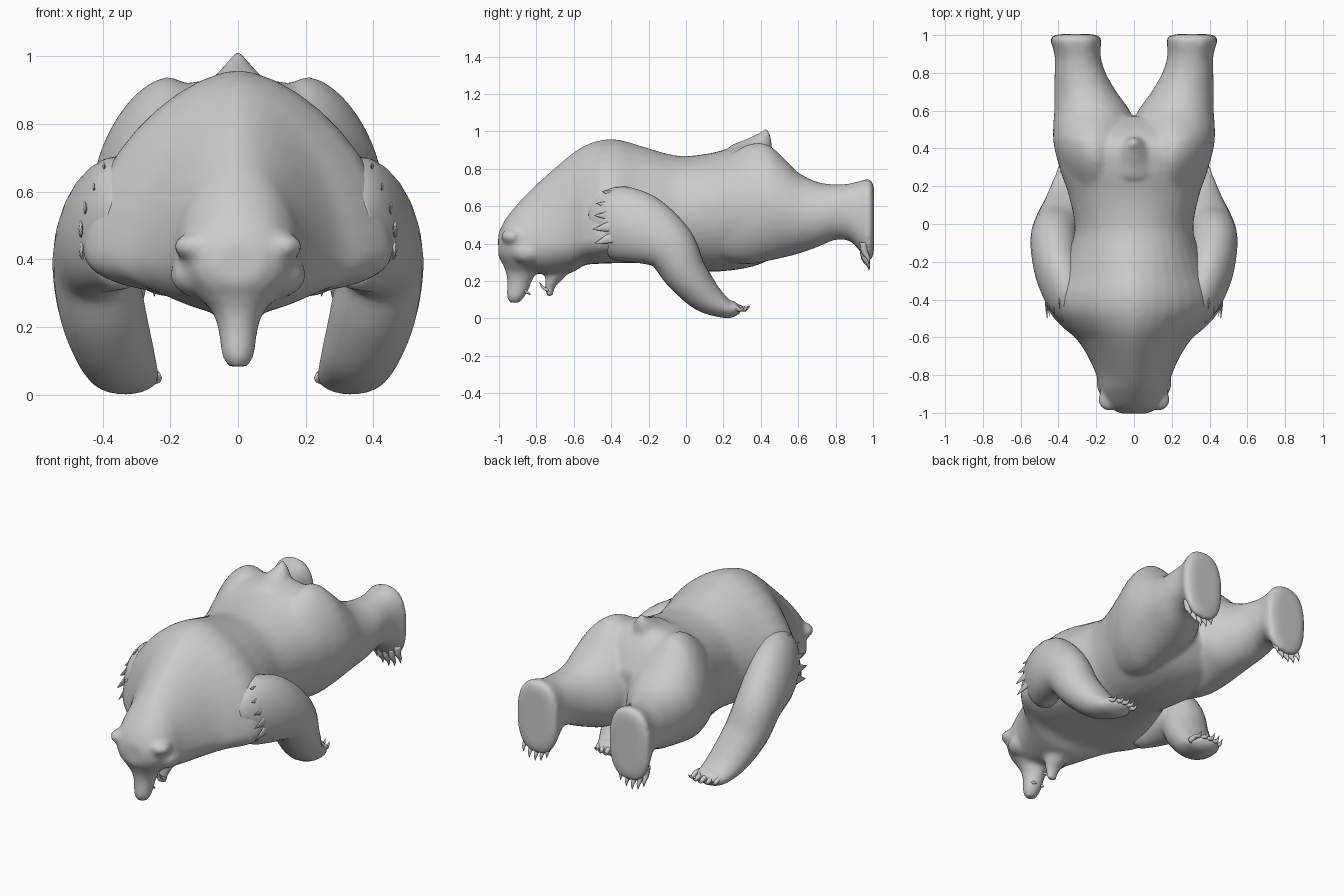
import bpy, bmesh, math
from mathutils import Vector, Matrix

fur = bpy.data.materials.new("grey_fur")
fur.diffuse_color = (0.6, 0.6, 0.6, 1)


def spline(rows, steps=5):
    """Smoothly interpolate rows of numbers (Catmull-Rom)."""
    out = []
    for i in range(len(rows) - 1):
        a, b, c, d = (rows[max(i - 1, 0)], rows[i], rows[i + 1], rows[min(i + 2, len(rows) - 1)])
        for s in range(steps):
            t = s / steps
            out.append([0.5 * (2 * q + (r - p) * t + (2 * p - 5 * q + 4 * r - u) * t * t
                               + (3 * q - p - 3 * r + u) * t ** 3) for p, q, r, u in zip(a, b, c, d)])
    return out + [list(rows[-1])]


def skin(bm, rings):
    """Join rings of points into a closed tube."""
    vs = [[bm.verts.new(p) for p in r] for r in rings]
    n = len(vs[0])
    for a, b in zip(vs, vs[1:]):
        for i in range(n):
            bm.faces.new((a[i], a[(i + 1) % n], b[(i + 1) % n], b[i]))
    bm.faces.new(vs[0][::-1])
    bm.faces.new(vs[-1])


def along_y(bm, rows, side=1, n=40):
    """Rows: y, centre x, top z, bottom z, half width, widest z, upper fullness, lower fullness."""
    rings = []
    for y, cx, zt, zb, w, zm, pu, pl in spline(rows):
        ring = []
        for k in range(n):
            c, s = math.cos(k * math.tau / n), math.sin(k * math.tau / n)
            e, h = (2 / pu, zt - zm) if s > 0 else (2 / pl, zm - zb)
            ring.append((side * cx + w * math.copysign(abs(c) ** e, c), y,
                         zm + h * math.copysign(abs(s) ** e, s)))
        rings.append(ring)
    skin(bm, rings)


def along_z(bm, rows, n=24):
    """Rows: z, centre y, half width, half depth."""
    skin(bm, [[(w * math.cos(k * math.tau / n), cy + d * math.sin(k * math.tau / n), z)
               for k in range(n)] for z, cy, w, d in spline(rows)])


def limb(bm, rows, side=1, n=24, steps=5):
    """Rows: x, y, z, sideways radius, other radius; rings follow the path."""
    pts = spline(rows, steps)
    rings = []
    for i, (x, y, z, ra, rb) in enumerate(pts):
        t = (Vector(pts[min(i + 1, len(pts) - 1)][:3]) - Vector(pts[max(i - 1, 0)][:3])).normalized()
        u = (Vector((1, 0, 0)) - t * t.x).normalized()
        v = t.cross(u)
        ring = [Vector((x, y, z)) + u * ra * math.cos(k * math.tau / n) + v * rb * math.sin(k * math.tau / n)
                for k in range(n)]
        rings.append([(side * p.x, p.y, p.z) for p in ring])
    skin(bm, rings)


def ball(bm, loc, size):
    bmesh.ops.create_uvsphere(bm, u_segments=20, v_segments=14, radius=1,
                              matrix=Matrix.Translation(loc) @ Matrix.Diagonal((*size, 1)))


def finish(bm, name, remesh=0.0, smooth=0):
    bmesh.ops.recalc_face_normals(bm, faces=bm.faces)
    me = bpy.data.meshes.new(name)
    bm.to_mesh(me)
    bm.free()
    me.materials.append(fur)
    ob = bpy.data.objects.new(name, me)
    bpy.context.collection.objects.link(ob)
    for p in me.polygons:
        p.use_smooth = True
    if remesh:
        m = ob.modifiers.new("blend", 'REMESH')
        m.mode, m.voxel_size, m.use_smooth_shade = 'VOXEL', remesh, True
        m = ob.modifiers.new("soften", 'SMOOTH')
        m.factor, m.iterations = 0.5, smooth
    return ob


# Body: torso, hind legs, head, muzzle, ears and tail blended into one skin
bm = bmesh.new()
along_y(bm, [(-1.004, 0, .45, .33, .07, .39, 2, 2), (-.965, 0, .53, .28, .135, .40, 2, 2),
             (-.88, 0, .635, .26, .18, .39, 1.9, 2), (-.8, 0, .715, .24, .20, .39, 1.8, 2),
             (-.7, 0, .805, .235, .245, .40, 1.75, 2), (-.61, 0, .88, .245, .305, .41, 1.7, 2),
             (-.54, 0, .925, .285, .385, .42, 1.65, 2.3), (-.46, 0, .952, .292, .45, .43, 1.65, 2.5),
             (-.37, 0, .957, .295, .455, .45, 1.65, 2.5), (-.25, 0, .925, .295, .395, .48, 1.75, 2.4),
             (-.1, 0, .88, .275, .33, .53, 1.95, 2.2), (0, 0, .868, .262, .315, .56, 2, 2.1),
             (.15, 0, .887, .25, .345, .59, 2.05, 2.1), (.3, 0, .93, .265, .395, .60, 2.1, 2.1),
             (.42, 0, .93, .30, .41, .60, 2.15, 2), (.5, 0, .85, .36, .36, .59, 2, 2),
             (.57, 0, .72, .46, .2, .58, 2, 2)])
along_z(bm, [(.40, -.87, .16, .12), (.34, -.875, .16, .118), (.29, -.875, .12, .105), (.25, -.88, .08, .085),
             (.2, -.89, .06, .066), (.15, -.90, .053, .058), (.11, -.912, .046, .045), (.083, -.915, .028, .026)])
# Lower jaw
limb(bm, [(0, -.68, .30, .10, .08), (0, -.70, .24, .07, .055), (0, -.725, .18, .045, .03),
          (0, -.73, .115, .026, .017)])
# Tail
limb(bm, [(0, .36, .86, .13, .14), (0, .39, .915, .085, .085), (0, .418, .97, .042, .042),
          (0, .43, 1.018, .008, .008)])
for s in (-1, 1):
    along_y(bm, [(.02, .15, .70, .42, .08, .56, 2, 2), (.18, .185, .83, .32, .15, .58, 1.8, 2),
                 (.32, .2, .925, .29, .2, .6, 1.7, 2), (.43, .211, .932, .305, .215, .61, 1.7, 2),
                 (.52, .215, .86, .325, .213, .59, 1.8, 2), (.6, .222, .78, .345, .2, .56, 2, 2),
                 (.7, .258, .73, .38, .165, .55, 2, 2), (.8, .285, .716, .42, .135, .565, 2.1, 2.1),
                 (.88, .297, .722, .41, .122, .56, 2.2, 2.2), (.94, .304, .738, .345, .128, .54, 2.4, 2.4),
                 (.97, .308, .744, .31, .135, .53, 2.5, 2.5), (.992, .308, .735, .315, .127, .53, 2.5, 2.5),
                 (1.005, .308, .70, .36, .09, .53, 2.5, 2.5)], s)
    # Ear and cheek
    ball(bm, (s * .132, -.93, .438), (.058, .06, .04))
    ball(bm, (s * .11, -.84, .355), (.09, .10, .07))
finish(bm, "body", 0.014, 6)

for s, tag in ((-1, "left"), (1, "right")):
    # Front leg hanging from the shoulder and sweeping back
    bm = bmesh.new()
    limb(bm, [(.30, -.47, .50, .10, .13), (.345, -.38, .51, .125, .195), (.40, -.24, .478, .128, .188),
              (.422, -.09, .385, .126, .143), (.40, -.005, .245, .127, .116), (.362, .10, .122, .115, .09),
              (.335, .2, .058, .10, .056), (.328, .255, .05, .085, .042), (.325, .285, .052, .05, .022)], s)
    finish(bm, tag + "_front_leg")

    # Curved claws on front paw and hind foot
    bm = bmesh.new()
    for k in range(5):
        f = k - 2
        x, back = .322 + f * .038, .006 * f * f
        limb(bm, [(x, .235 - back, .05, .022, .02), (x, .285 - back, .058, .015, .015),
                  (x - .004, .315 - back, .045, .010, .010), (x - .008, .342 - back, .068, .001, .001)], s, 8, 3)
        x, up = .325 + f * .039, .009 * f * f
        limb(bm, [(x, .95, .37 + up, .022, .022), (x, .955, .318 + up, .016, .017),
                  (x, .975, .285 + up, .010, .010), (x, .978, .255 + up, .001, .001)], s, 8, 3)
    finish(bm, tag + "_claws")

    # Ragged fur tufts lying along the shoulder seam
    bm = bmesh.new()
    for x, y, z, dz in ((.385, -.36, .66, .02), (.415, -.39, .605, .01), (.44, -.40, .55, .0),
                        (.452, -.41, .49, -.015), (.45, -.40, .43, -.03)):
        limb(bm, [(x, y + .09, z - dz, .012, .04), (x + .012, y, z, .008, .028),
                  (x + .008, y - .09, z + dz, .001, .001)], s, 8, 3)
    finish(bm, tag + "_shoulder_tufts")

    # Upper and lower fangs
    bm = bmesh.new()
    limb(bm, [(.028, -.88, .16, .012, .012), (.028, -.85, .14, .008, .008), (.028, -.83, .125, .001, .001)], s, 8, 3)
    limb(bm, [(.022, -.735, .15, .01, .01), (.022, -.765, .165, .007, .007), (.022, -.785, .195, .001, .001)], s, 8, 3)
    finish(bm, tag + "_fangs")
